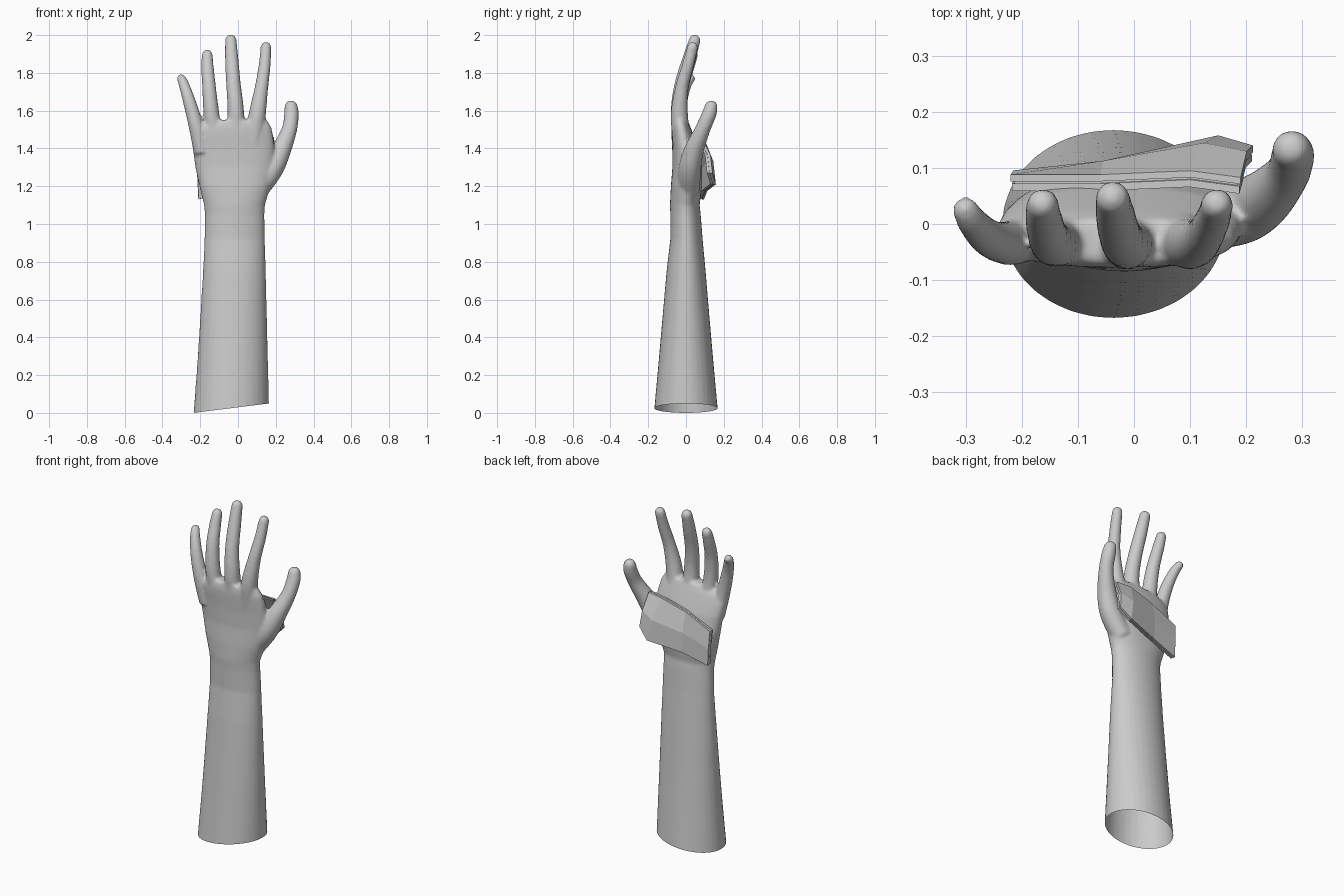
import bpy, bmesh, math
from mathutils import Vector

if "Cube" in bpy.data.objects:
    bpy.data.objects.remove(bpy.data.objects["Cube"])

N = 32


def skin_rings(bm, rings):
    """Bridge equal rings of points into a closed tube."""
    vs = [[bm.verts.new(p) for p in r] for r in rings]
    n = len(vs[0])
    for a, b in zip(vs, vs[1:]):
        for i in range(n):
            bm.faces.new((a[i], a[(i + 1) % n], b[(i + 1) % n], b[i]))
    bm.faces.new(vs[0][::-1])
    bm.faces.new(vs[-1])


def smooth_path(keys, steps=6):
    """Catmull-Rom resampling of tuples."""
    k = [Vector(p) for p in keys]
    k = [2 * k[0] - k[1]] + k + [2 * k[-1] - k[-2]]
    out = []
    for a, b, c, d in zip(k, k[1:], k[2:], k[3:]):
        for s in range(steps):
            t = s / steps
            out.append(0.5 * (2 * b + (c - a) * t + (2 * a - 5 * b + 4 * c - d) * t * t
                              + (3 * b - a - 3 * c + d) * t ** 3))
    return out + [k[-2]]


def loft(bm, spans, power):
    """Horizontal super-ellipse sections given as (z, x0, x1, y0, y1)."""
    rings = []
    for z, x0, x1, y0, y1 in spans:
        ring = []
        for i in range(N):
            c, s = math.cos(2 * math.pi * i / N), math.sin(2 * math.pi * i / N)
            e = power if z > 1.15 else 1.0
            c = math.copysign(abs(c) ** e, c)
            s = math.copysign(abs(s) ** e, s)
            ring.append(((x0 + x1) / 2 + c * (x1 - x0) / 2, (y0 + y1) / 2 + s * (y1 - y0) / 2, z))
        rings.append(ring)
    skin_rings(bm, rings)


def finger(bm, keys):
    """Round tube with domed tip along (x, y, z, radius) points."""
    pts = smooth_path(keys)
    data = []
    for i, p in enumerate(pts):
        a, b = pts[max(i - 1, 0)], pts[min(i + 1, len(pts) - 1)]
        data.append((p.xyz, p.w, (b.xyz - a.xyz).normalized()))
    p, r, t = data[-1]
    for k in range(1, 6):
        a = k * math.pi / 12.5
        data.append((p + t * r * math.sin(a), r * math.cos(a), t))
    rings = []
    for p, r, t in data:
        side = Vector((0, 1, 0)).cross(t).normalized()
        up = t.cross(side)
        rings.append([p + side * r * math.cos(2 * math.pi * i / 16)
                      + up * r * math.sin(2 * math.pi * i / 16) for i in range(16)])
    skin_rings(bm, rings)


def make_object(name, bm):
    bmesh.ops.recalc_face_normals(bm, faces=bm.faces)
    me = bpy.data.meshes.new(name)
    bm.to_mesh(me)
    bm.free()
    ob = bpy.data.objects.new(name, me)
    bpy.context.collection.objects.link(ob)
    return ob


# Forearm and palm
bm = bmesh.new()
loft(bm, [(-0.06, -.239, .168, -.174, .174), (0.0, -.235, .165, -.17, .17),
          (0.25, -.216, .159, -.147, .147), (0.5, -.2, .153, -.125, .125),
          (0.75, -.185, .147, -.103, .104), (0.92, -.177, .142, -.083, .088),
          (1.05, -.175, .14, -.083, .078), (1.1, -.18, .143, -.085, .072),
          (1.2, -.204, .172, -.08, .085), (1.3, -.226, .195, -.072, .085),
          (1.4, -.24, .195, -.073, .065), (1.47, -.248, .186, -.077, .04),
          (1.51, -.24, .178, -.078, .025), (1.55, -.17, .155, -.072, .008)], 0.85)

# Four fingers and thumb
for keys in (
    [(-.19, -.02, 1.38, .045), (-.222, -.034, 1.52, .04), (-.258, -.025, 1.65, .034), (-.287, .003, 1.74, .028), (-.3, .025, 1.77, .024)],
    [(-.12, -.02, 1.42, .045), (-.14, -.035, 1.58, .042), (-.153, -.022, 1.72, .037), (-.161, .012, 1.83, .033), (-.163, .035, 1.895, .029)],
    [(-.01, -.02, 1.42, .05), (-.012, -.037, 1.6, .044), (-.024, -.022, 1.74, .039), (-.033, .015, 1.87, .036), (-.038, .046, 1.972, .031)],
    [(.08, -.02, 1.42, .05), (.102, -.035, 1.58, .046), (.124, -.022, 1.72, .036), (.141, .01, 1.84, .032), (.148, .035, 1.935, .029)],
    [(.1, .015, 1.18, .06), (.18, .02, 1.29, .06), (.228, .042, 1.39, .053), (.272, .088, 1.5, .041), (.283, .122, 1.58, .039), (.281, .133, 1.62, .035)],
):
    finger(bm, keys)
hand = make_object("forearm_and_hand", bm)

# Fuse the parts into one soft skin
bpy.context.view_layer.objects.active = hand
hand.select_set(True)
m = hand.modifiers.new("fuse", 'REMESH')
m.mode = 'VOXEL'
m.voxel_size = 0.008
m = hand.modifiers.new("relax", 'SMOOTH')
m.factor = 0.5
m.iterations = 8
for name in ("fuse", "relax"):
    bpy.ops.object.modifier_apply(modifier=name)

# Slanted open cut at the elbow end
bm = bmesh.new()
bm.from_mesh(hand.data)
bmesh.ops.bisect_plane(bm, geom=bm.verts[:] + bm.edges[:] + bm.faces[:],
                       plane_co=(-.235, 0, 0), plane_no=(-.05, 0, .4), clear_inner=True)
for f in bm.faces:
    f.smooth = True
bm.to_mesh(hand.data)
bm.free()

# Two-layer pad lying across the palm
TOP = [(-.22, .088, 1.335), (-.06, .088, 1.41), (.1, .095, 1.455), (.19, .083, 1.46)]
BOTTOM = [(-.21, .095, 1.13), (-.05, .113, 1.175), (.15, .158, 1.21), (.212, .14, 1.27)]
BULGE = [.004, .012, .018, .018]


def pad_layer(name, y_out, thickness, shrink):
    bm = bmesh.new()
    mid = Vector((0, .1, 1.3))
    layers = []
    for off in (y_out, y_out - thickness):
        grid = []
        for a, b, h in zip(TOP, BOTTOM, BULGE):
            a, b = Vector(a), Vector(b)
            col = []
            for p in (a, (a + b) / 2 + Vector((0, h, 0)), b):
                q = mid + (p - mid) * shrink
                col.append(bm.verts.new((q.x, p.y + off, q.z)))
            grid.append(col)
        layers.append(grid)
    for g in layers:
        for c, d in zip(g, g[1:]):
            for j in range(2):
                bm.faces.new((c[j], d[j], d[j + 1], c[j + 1]))
    rim = [e for e in bm.edges if e.is_boundary]
    bmesh.ops.bridge_loops(bm, edges=rim)
    return make_object(name, bm)


pad_layer("outer_pad", 0.0, 0.012, 1.0)
pad_layer("pad_core", -0.011, 0.006, 0.97)
pad_layer("inner_pad", -0.016, 0.013, 0.99)
